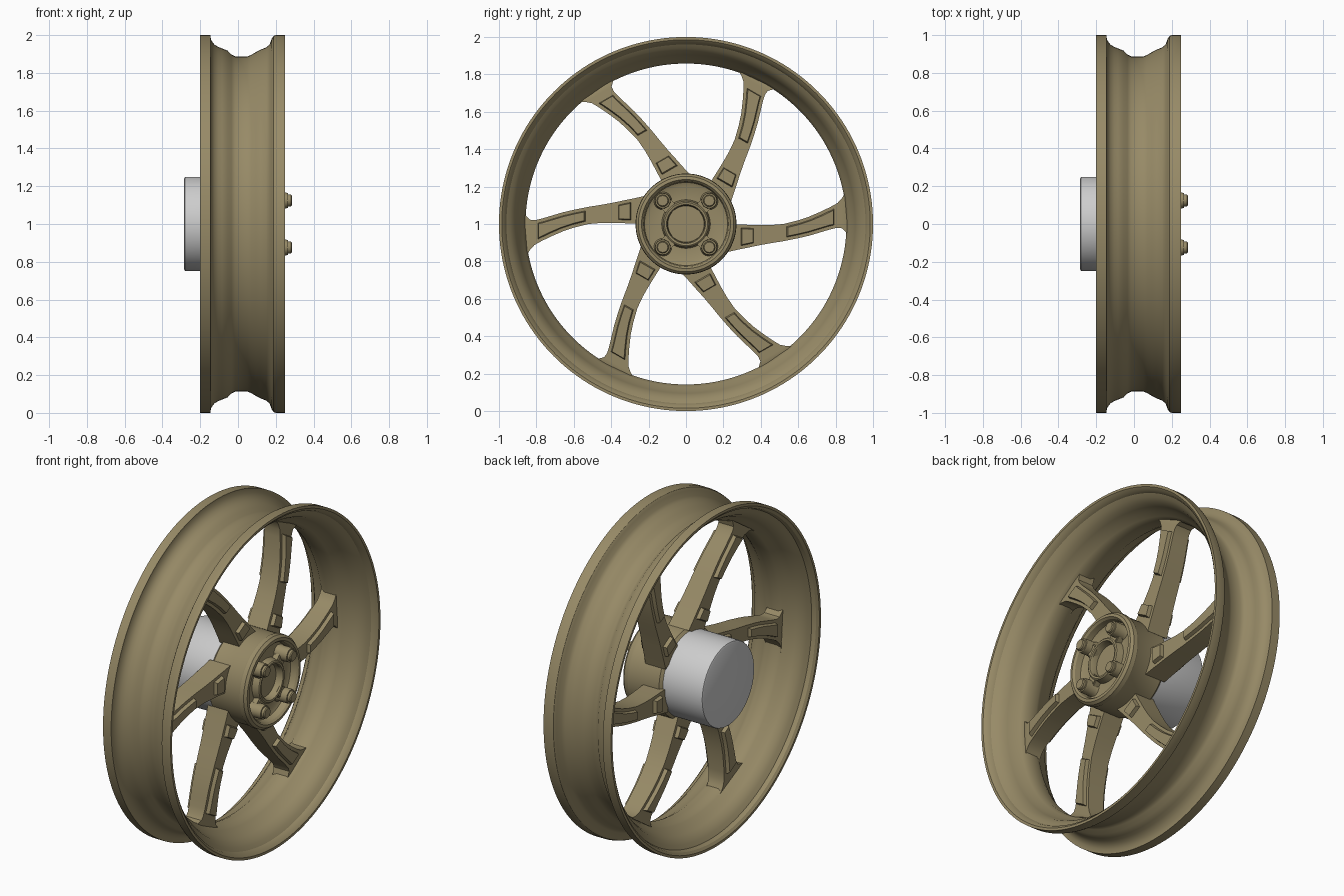
import bpy, bmesh, math
from mathutils import Matrix, Vector

if "Cube" in bpy.data.objects:
    bpy.data.objects.remove(bpy.data.objects["Cube"])

bronze = bpy.data.materials.new("bronze_paint")
bronze.diffuse_color = (0.31, 0.255, 0.135, 1)
bronze.use_nodes = True
bronze.node_tree.nodes["Principled BSDF"].inputs["Base Color"].default_value = bronze.diffuse_color


def finish(bm, name, mat=bronze, angle=30):
    bmesh.ops.recalc_face_normals(bm, faces=bm.faces[:])
    me = bpy.data.meshes.new(name)
    bm.to_mesh(me)
    bm.free()
    ob = bpy.data.objects.new(name, me)
    bpy.context.collection.objects.link(ob)
    ob.location = (0, 0, 1)
    if mat:
        me.materials.append(mat)
    bpy.ops.object.select_all(action='DESELECT')
    ob.select_set(True)
    bpy.context.view_layer.objects.active = ob
    bpy.ops.object.shade_smooth_by_angle(angle=math.radians(angle))
    return ob


def lathe(name, profile, n=96, closed=False, mat=bronze, center=(0, 0)):
    """Revolve (x, radius) points about an axis parallel to x."""
    bm = bmesh.new()
    rings = []
    for x, r in profile:
        if r == 0:
            rings.append([bm.verts.new((x, *center))] * n)
        else:
            rings.append([bm.verts.new((x, center[0] + r * math.cos(2 * math.pi * i / n),
                                        center[1] + r * math.sin(2 * math.pi * i / n)))
                          for i in range(n)])
    pairs = list(zip(rings, rings[1:])) + ([(rings[-1], rings[0])] if closed else [])
    for a, b in pairs:
        for i in range(n):
            j = (i + 1) % n
            bm.faces.new(list(dict.fromkeys((a[i], a[j], b[j], b[i]))))
    return finish(bm, name, mat)


# Rim: tyre channel outside, matching shell inside
outer = [(-.2, 1), (-.146, 1), (-.143, .975), (-.125, .95), (-.105, .938), (-.085, .93),
         (-.055, .918), (-.035, .897), (-.015, .887), (.05, .887), (.07, .895), (.095, .91),
         (.12, .923), (.15, .935), (.167, .95), (.178, .98), (.188, .995), (.2, 1), (.25, 1)]
inner = [(.25, .985), (.235, .968), (.215, .96), (.2, .94), (.175, .918), (.145, .905),
         (.11, .892), (.08, .872), (.055, .858), (-.015, .858), (-.04, .868), (-.065, .888),
         (-.1, .902), (-.13, .918), (-.15, .94), (-.165, .962), (-.188, .97), (-.2, .985)]
lathe("rim", outer + inner, n=160, closed=True)

# Hub shell with dished front face and raised bore ring
lathe("hub", [(-.02, 0), (-.02, .25), (-.005, .265), (.19, .265), (.2, .27), (.225, .268),
              (.24, .255), (.242, .238), (.23, .228), (.195, .222), (.185, .2), (.185, .13),
              (.225, .122), (.23, .115), (.228, .104), (.215, .099), (.185, .097), (.185, 0)])

# Grey brake-side drum
lathe("rear_drum", [(0, 0), (0, .25), (-.272, .25), (-.281, .247), (-.285, .239), (-.285, 0)],
      mat=None)

# Bolts on bosses, each with a clamp arm reaching the bore ring
for k in range(4):
    a = math.radians(45 + 90 * k)
    c = (.176 * math.cos(a), .176 * math.sin(a))
    lathe(f"bolt_boss_{k + 1}", [(.18, 0), (.18, .05), (.2, .042), (.25, .042), (.265, .04), (.265, 0)],
          n=32, center=c)
    lathe(f"bolt_{k + 1}", [(.26, 0), (.26, .032), (.28, .032), (.285, .027), (.285, 0)],
          n=24, center=c)
    bm = bmesh.new()
    bmesh.ops.create_cube(bm, size=1)
    bmesh.ops.scale(bm, vec=(.05, .075, .07), verts=bm.verts[:])
    bmesh.ops.translate(bm, vec=(.2, .135, 0), verts=bm.verts[:])
    bmesh.ops.rotate(bm, matrix=Matrix.Rotation(a, 3, 'X'), verts=bm.verts[:])
    bmesh.ops.bevel(bm, geom=bm.edges[:], offset=.006, segments=2, affect='EDGES')
    finish(bm, f"clamp_arm_{k + 1}")

# Curved spokes: (radial distance, lower edge, upper edge)
stations = [(.22, -.15, 0), (.275, -.138, -.002), (.325, -.128, -.004), (.38, -.116, -.006),
            (.45, -.103, -.006), (.52, -.092, .0), (.6, -.076, .02), (.66, -.062, .04),
            (.72, -.044, .066), (.77, -.029, .09), (.81, -.02, .112), (.835, -.023, .14),
            (.852, -.04, .17), (.868, -.055, .2)]
REACH = .868


def spoke(name, angle):
    bm = bmesh.new()
    rows = []
    for u, lo, hi in stations:
        f = (u - .22) / .65
        cx, h = .035 - .025 * f, .068 - .018 * f
        p = [Vector((cx + sx * h, min(u, math.sqrt(REACH ** 2 - t * t)), t))
             for sx, t in ((-1, lo), (-1, hi), (1, hi), (1, lo))]
        rows.append([bm.verts.new(q) for q in p])
    sides = {1: [], -1: []}
    for a, b in zip(rows, rows[1:]):
        for i in range(4):
            j = (i + 1) % 4
            face = bm.faces.new((a[i], a[j], b[j], b[i]))
            if i in (0, 2):
                sides[-1 if i == 0 else 1].append(face)
    bm.faces.new(rows[0])
    bm.faces.new(rows[-1][::-1])
    bmesh.ops.recalc_face_normals(bm, faces=bm.faces[:])
    # Sunken pockets on both faces, near the hub and near the rim
    for faces in sides.values():
        for first, last in ((1, 3), (5, 10)):
            region = faces[first:last]
            bmesh.ops.inset_region(bm, faces=region, thickness=.018, use_even_offset=True)
            bmesh.ops.inset_region(bm, faces=region, thickness=.005, depth=-.022,
                                   use_even_offset=True)
    bmesh.ops.rotate(bm, matrix=Matrix.Rotation(angle, 3, 'X'), verts=bm.verts[:])
    finish(bm, name)


for k in range(6):
    spoke(f"spoke_{k + 1}", k * math.pi / 3)
